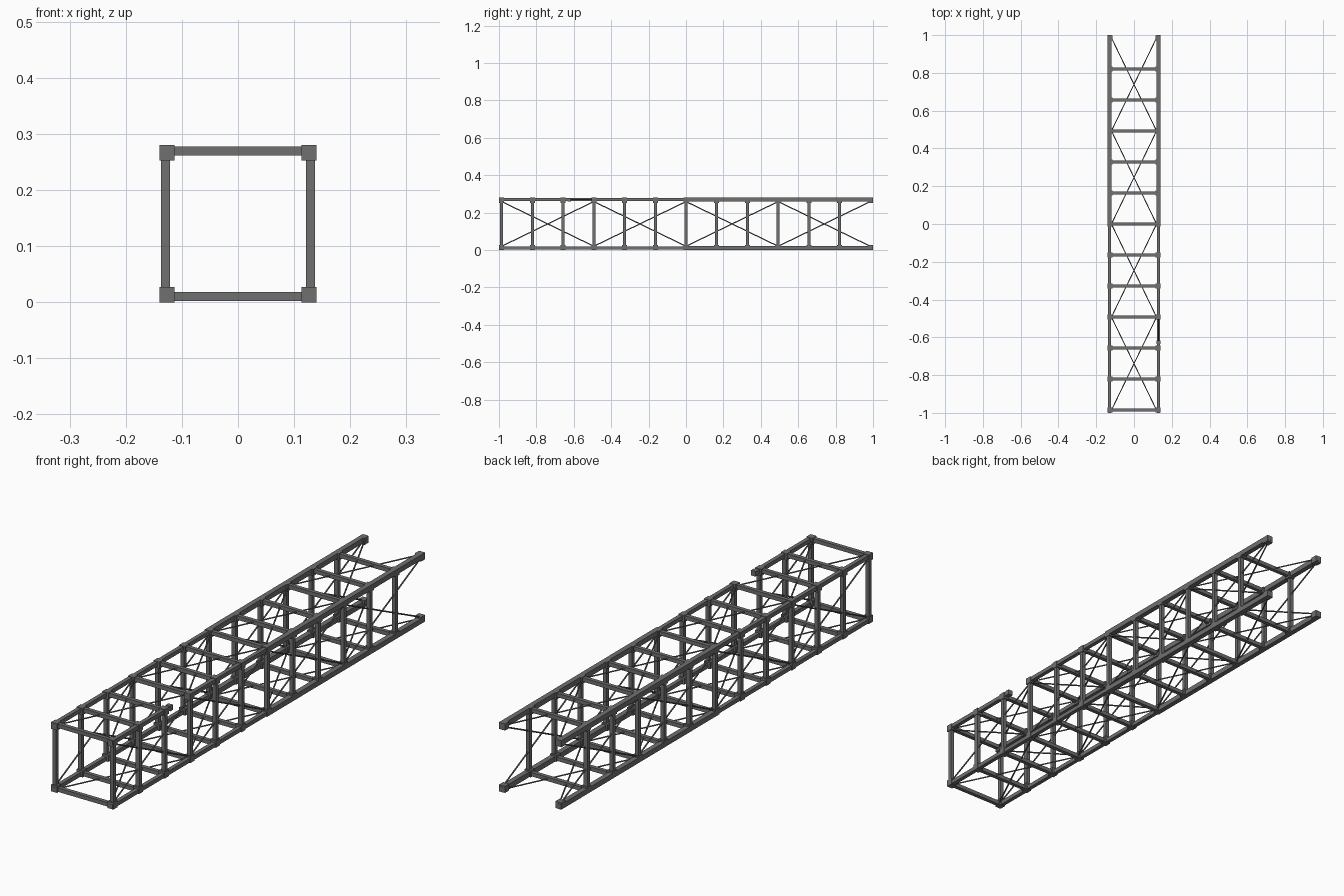
import bpy, bmesh
from mathutils import Vector, Matrix

if "Cube" in bpy.data.objects:
    bpy.data.objects.remove(bpy.data.objects["Cube"])

ZC = 0.14            # height of the truss axis
R = 0.1295           # chord / post offset from the axis
B = 0.1265           # joint block offset
Y0, STEP = -0.9855, 1.971 / 12
ys = [Y0 + STEP * i for i in range(13)]
corners = [(sx, sz) for sx in (-1, 1) for sz in (-1, 1)]

steel = bpy.data.materials.new("dark_steel")
steel.diffuse_color = (0.16, 0.16, 0.16, 1)
steel.use_nodes = True
steel.node_tree.nodes["Principled BSDF"].inputs["Base Color"].default_value = steel.diffuse_color


def add_box(bm, c, s):
    bmesh.ops.create_cube(bm, size=1.0, matrix=Matrix.Translation(c) @ Matrix.Diagonal((*s, 1)))


def add_rod(bm, a, b, r):
    a, b = Vector(a), Vector(b)
    d = b - a
    m = Matrix.Translation((a + b) / 2) @ d.to_track_quat('Z', 'Y').to_matrix().to_4x4()
    bmesh.ops.create_cone(bm, cap_ends=True, segments=6, radius1=r, radius2=r,
                          depth=d.length, matrix=m)


def finish(bm, name):
    me = bpy.data.meshes.new(name)
    bm.to_mesh(me)
    bm.free()
    me.materials.append(steel)
    ob = bpy.data.objects.new(name, me)
    bpy.context.collection.objects.link(ob)


# Joint blocks at every corner of every frame
bm = bmesh.new()
for y in ys:
    for sx, sz in corners:
        add_box(bm, (sx * B, y, ZC + sz * B), (0.027,) * 3)
finish(bm, "joint_blocks")

# Lengthwise chords: slim in the front half, heavier in the back half
slim, heavy = bmesh.new(), bmesh.new()
for sx, sz in corners:
    spans = [(-1.0, 0.0)]
    if sx > 0 and sz > 0:                      # broken top right chord
        spans = [(-1.0, -0.617), (ys[3], 0.0)]
        add_box(slim, (R, -0.625, ZC + R), (0.0205, 0.018, 0.0205))
    for a, b in spans:
        add_box(slim, (sx * R, (a + b) / 2, ZC + sz * R), (0.0165, b - a, 0.0165))
    add_box(heavy, (sx * R, 0.5, ZC + sz * R), (0.021, 1.0, 0.021))
finish(slim, "front_chords")
finish(heavy, "back_chords")

# Posts and cross bars; the back end stays open
posts, bars = bmesh.new(), bmesh.new()
for y in ys[:-1]:
    for s in (-1, 1):
        add_box(posts, (s * R, y, ZC), (0.016, 0.016, 2 * B - 0.02))
        add_box(bars, (0, y, ZC + s * R), (2 * B - 0.02, 0.016, 0.016))
finish(posts, "side_posts")
finish(bars, "cross_bars")

# Crossed bracing rods, each spanning three bays, on all four faces
bm = bmesh.new()
E = 0.117
for i in range(0, 12, 3):
    a, b = ys[i] + 0.005, ys[i + 3] - 0.005
    for s in (-1, 1):
        for t in (-1, 1):
            add_rod(bm, (-t * E, a, ZC + s * R), (t * E, b, ZC + s * R), 0.003)
            add_rod(bm, (s * R, a, ZC - t * E), (s * R, b, ZC + t * E), 0.003)
finish(bm, "bracing_rods")
